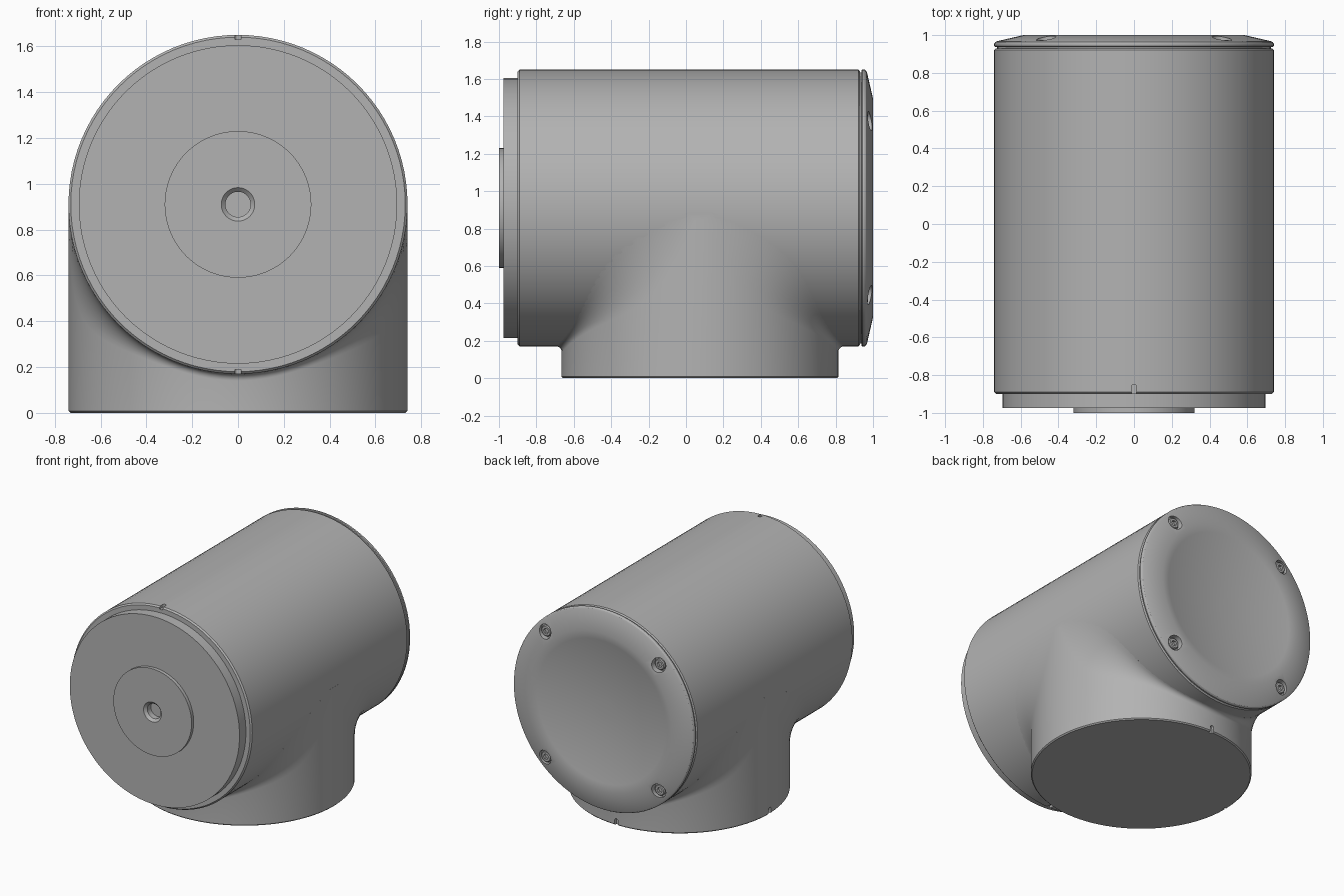
import bpy, bmesh, math
from mathutils import Matrix, Vector

old = bpy.data.objects.get("Cube")
if old:
    bpy.data.objects.remove(old, do_unlink=True)

R = 0.74           # radius of both housing and pedestal
AXIS_Z = 0.91      # height of the housing axis
BASE_Y = 0.075     # pedestal axis
SIDES = 96

grey = bpy.data.materials.new("plain_grey")
grey.use_nodes = True
grey.diffuse_color = (0.45, 0.45, 0.45, 1)
grey.node_tree.nodes["Principled BSDF"].inputs["Base Color"].default_value = grey.diffuse_color


def add(name, bm):
    bmesh.ops.remove_doubles(bm, verts=bm.verts, dist=1e-5)
    bmesh.ops.recalc_face_normals(bm, faces=bm.faces)
    mesh = bpy.data.meshes.new(name)
    bm.to_mesh(mesh)
    bm.free()
    obj = bpy.data.objects.new(name, mesh)
    mesh.materials.append(grey)
    bpy.context.collection.objects.link(obj)
    return obj


def skin(name, rings):
    """Join closed rings of points; cap the first and last ring."""
    bm = bmesh.new()
    rows = [[bm.verts.new(p) for p in ring] for ring in rings]
    for a, b in zip(rows, rows[1:]):
        for i in range(len(a)):
            j = (i + 1) % len(a)
            bm.faces.new((a[i], a[j], b[j], b[i]))
    bm.faces.new(rows[0])
    bm.faces.new(rows[-1])
    return add(name, bm)


def lathe(name, profile, x=0, z=AXIS_Z, sides=SIDES):
    """Revolve (radius, y) points around an axis along y."""
    turns = [2 * math.pi * i / sides for i in range(sides)]
    return skin(name, [[(x + r * math.cos(t), y, z + r * math.sin(t)) for t in turns]
                       for r, y in profile])


def finish(obj, cutters=()):
    bpy.ops.object.select_all(action='DESELECT')
    obj.select_set(True)
    bpy.context.view_layer.objects.active = obj
    for cutter in cutters:
        mod = obj.modifiers.new("cut", 'BOOLEAN')
        mod.operation = 'DIFFERENCE'
        mod.solver = 'EXACT'
        mod.object = cutter
        bpy.ops.object.modifier_apply(modifier=mod.name)
        bpy.data.objects.remove(cutter, do_unlink=True)
    bpy.ops.object.shade_smooth_by_angle(angle=math.radians(25))


def slot(origin, radial, along, length=0.05, half=0.014, depth=0.02):
    """Round-ended marker notch cutter starting at an edge."""
    o, u, v = Vector(origin), Vector(radial), Vector(along)
    w = u.cross(v)
    outline = [(-half, -0.03), (half, -0.03)]
    outline += [(half * math.cos(math.pi * i / 8),
                 length - half + half * math.sin(math.pi * i / 8)) for i in range(9)]
    return skin("notch_cutter", [[o + u * d + w * a + v * b for a, b in outline]
                                 for d in (-depth, depth)])


# Horizontal housing with alignment notches at its front edge
housing = lathe("housing", [(R - 0.01, -0.90), (R, -0.89), (R, 0.922), (R - 0.008, 0.93)])
finish(housing, [slot((0, -0.90, AXIS_Z + s * R), (0, 0, s), (0, 1, 0)) for s in (1, -1)])

# Pedestal whose top flares into the housing with a varying fillet
angles = [2 * math.pi * (i + 0.5) / SIDES for i in range(SIDES)]
STEPS = 8


def flare_point(a, k):
    c, s = math.cos(a), math.sin(a)
    h = abs(s)
    r = 0.03 + 1.3 * (1 - h) ** 2
    centre = Vector(((R + r) * c, BASE_Y + (R + r) * s, AXIS_Z - (R + r) * h))
    start, end = Vector((-c, -s, 0)), Vector((-c, 0, h))
    return centre + r * start.slerp(end, k / STEPS)


rings = [[(r * math.cos(a), BASE_Y + r * math.sin(a), z) for a in angles]
         for r, z in ((R - 0.008, 0), (R, 0.008))]
rings += [[flare_point(a, k) for a in angles] for k in range(STEPS + 1)]
rings.append([(0.05 * math.cos(a), BASE_Y + 0.05 * math.sin(a), AXIS_Z) for a in angles])
pedestal = skin("pedestal", rings)
finish(pedestal, [slot((0, BASE_Y + R, 0), (0, 1, 0), (0, 0, 1)),
                  slot((-R, BASE_Y, 0), (-1, 0, 0), (0, 0, 1))])

# Front flange and raised centre disc with a chamfered hole
finish(lathe("front_flange", [(0.695, -0.85), (0.695, -0.975), (0.25, -0.975), (0.25, -0.85)]))
finish(lathe("centre_disc", [(0.32, -0.90), (0.32, -1.0), (0.073, -1.0), (0.055, -0.982),
                             (0.055, -0.94)]))

# Rear cover: sloped rim around a shallow dish
RIM, DISH = 0.585, 0.06
profile = [(0.70, 0.85), (0.725, 0.90), (0.725, 0.938), (R - 0.004, 0.938), (R, 0.943),
           (R, 0.955), (R - 0.005, 0.963), (R - 0.016, 0.968), (RIM, 1.0)]
profile += [(RIM * k / 10, 1.0 - DISH * (1 - (k / 10) ** 2)) for k in range(9, 0, -1)]
cover = lathe("rear_cover", profile)
spots = [(sx * 0.465, AXIS_Z + sz * 0.465) for sx in (1, -1) for sz in (1, -1)]
finish(cover, [lathe("recess_cutter", [(0.052, 0.95), (0.052, 1.05)], x, z, 32)
               for x, z in spots])

# Socket-head screws sunk in the rim
for n, (x, z) in enumerate(spots):
    head = lathe(f"cover_screw_{n + 1}", [(0.04, 0.94), (0.04, 0.968), (0.034, 0.974)], x, z, 32)
    finish(head, [lathe("hex_cutter", [(0.021, 0.955), (0.021, 1.0)], x, z, 6)])
